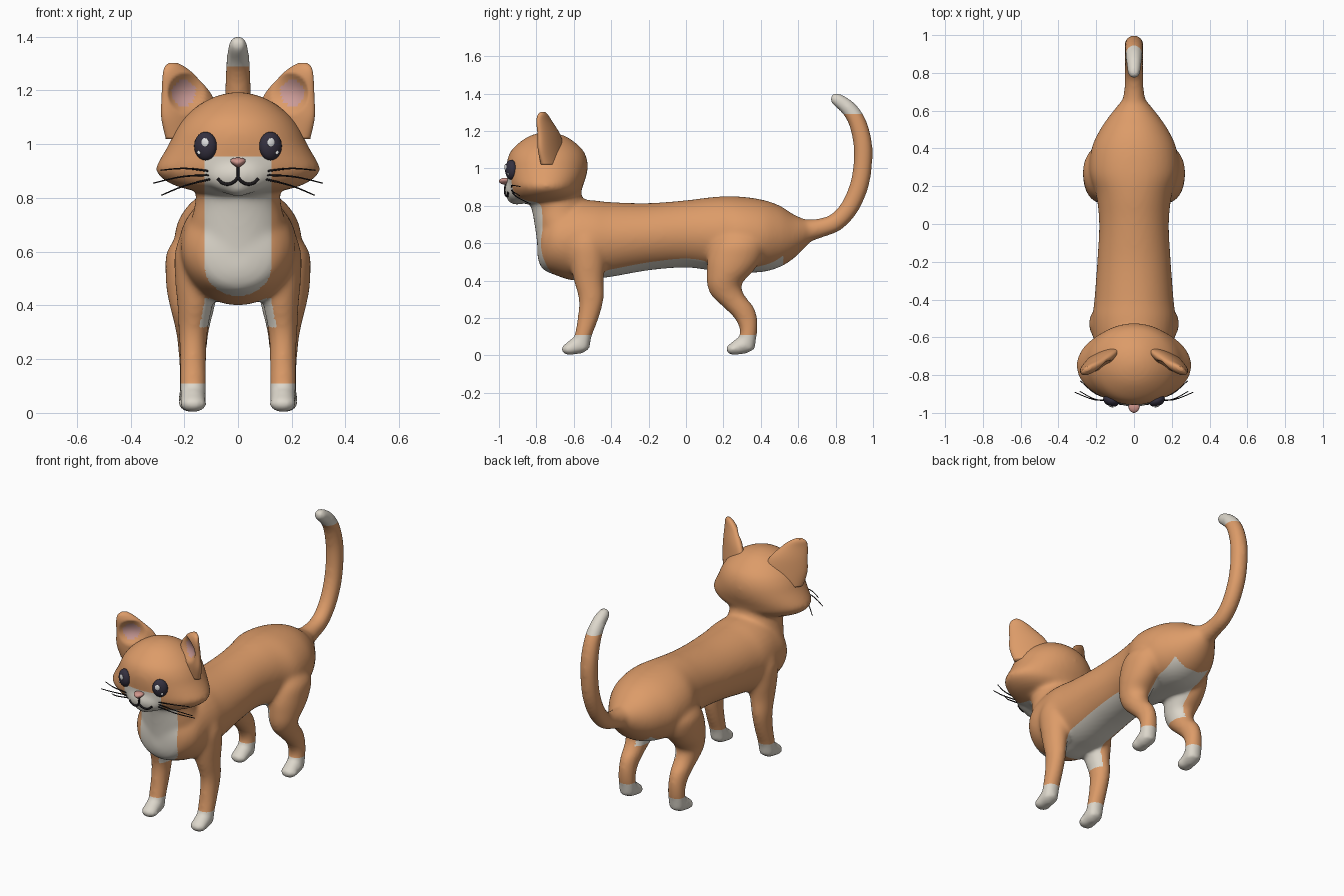
import bpy, bmesh, math
from mathutils import Vector, Matrix
from mathutils.bvhtree import BVHTree

cube = bpy.data.objects.get("Cube")
if cube:
    bpy.data.objects.remove(cube)


def material(name, rgb):
    m = bpy.data.materials.new(name)
    m.use_nodes = True
    m.diffuse_color = (*rgb, 1)
    m.node_tree.nodes["Principled BSDF"].inputs["Base Color"].default_value = (*rgb, 1)
    return m


ORANGE = material("orange fur", (0.72, 0.33, 0.14))
CREAM = material("cream fur", (0.72, 0.68, 0.60))
PINK = material("nose pink", (0.62, 0.30, 0.26))
EAR_PINK = material("inner ear pink", (0.62, 0.34, 0.32))
DARK = material("eye dark", (0.035, 0.03, 0.05))
BLACK = material("whisker black", (0.012, 0.01, 0.012))
SHINE = material("eye shine", (0.80, 0.80, 0.80))


def finish(name, bm, *mats):
    bmesh.ops.recalc_face_normals(bm, faces=bm.faces)
    mesh = bpy.data.meshes.new(name)
    bm.to_mesh(mesh)
    bm.free()
    for m in mats:
        mesh.materials.append(m)
    for p in mesh.polygons:
        p.use_smooth = True
    ob = bpy.data.objects.new(name, mesh)
    bpy.context.collection.objects.link(ob)
    return ob


def evaluated_mesh(ob):
    bpy.context.view_layer.update()
    dg = bpy.context.evaluated_depsgraph_get()
    return bpy.data.meshes.new_from_object(ob.evaluated_get(dg))


def spline(rows, steps=6):
    """Catmull-Rom interpolation of equal-length rows."""
    out = []
    for i in range(len(rows) - 1):
        a, b, c, d = (rows[min(max(i + k, 0), len(rows) - 1)] for k in (-1, 0, 1, 2))
        for s in range(steps):
            t = s / steps
            out.append([q + 0.5 * t * (r - p + t * (2 * p - 5 * q + 4 * r - w
                        + t * (3 * (q - r) + w - p)))
                        for p, q, r, w in zip(a, b, c, d)])
    return out + [list(rows[-1])]


def loft(bm, rows, axis=None, side=1, yaw=0, seg=36):
    """Rows are x, y, z, half width, half depth; rings follow the path or a fixed axis."""
    rows = spline(rows)
    across = Vector((math.cos(yaw), math.sin(yaw), 0))
    rings = []
    for i, (x, y, z, rx, ry) in enumerate(rows):
        if axis:
            along = Vector(axis)
        else:
            along = (Vector(rows[min(i + 1, len(rows) - 1)][:3])
                     - Vector(rows[max(i - 1, 0)][:3])).normalized()
        other = along.cross(across)
        ring = []
        for k in range(seg):
            t = 2 * math.pi * k / seg
            p = Vector((x, y, z)) + across * rx * math.cos(t) + other * ry * math.sin(t)
            p.x *= side
            ring.append(bm.verts.new(p))
        rings.append(ring)
    for a, b in zip(rings, rings[1:]):
        for k in range(seg):
            n = (k + 1) % seg
            bm.faces.new((a[k], a[n], b[n], b[k]))
    bm.faces.new(rings[0])
    bm.faces.new(rings[-1])


def ball(bm, centre, radii, yaw=0):
    mat = (Matrix.Translation(centre) @ Matrix.Rotation(yaw, 4, 'Z')
           @ Matrix.Diagonal((*radii, 1)))
    return bmesh.ops.create_uvsphere(bm, u_segments=28, v_segments=18, radius=1, matrix=mat)


UP, BACK = (0, 0, 1), (0, 1, 0)
bm = bmesh.new()

# Torso, from chest to rump
loft(bm, [(0, y, z, w, h) for y, z, w, h in (
    (-.795, .60, .05, .07), (-.77, .60, .14, .135), (-.70, .61, .20, .18),
    (-.60, .615, .215, .215), (-.50, .62, .22, .21), (-.40, .62, .21, .20),
    (-.20, .635, .195, .18), (0, .65, .185, .18), (.15, .65, .20, .198),
    (.27, .648, .235, .203), (.40, .64, .225, .195), (.50, .637, .18, .165),
    (.58, .637, .125, .115), (.66, .66, .06, .06))], BACK)
# Neck
loft(bm, [(0, -.66, .56, .17, .13), (0, -.67, .70, .175, .14), (0, -.68, .78, .16, .145),
          (0, -.70, .85, .155, .145), (0, -.72, .95, .15, .14)], UP)
# Head with wide cheeks
loft(bm, [(0, y, z, w, d) for z, y, w, d in (
    (.812, -.78, .08, .09), (.83, -.76, .18, .135), (.85, -.755, .245, .17),
    (.88, -.75, .292, .19), (.91, -.75, .307, .20), (.95, -.745, .287, .21),
    (1.0, -.742, .258, .217), (1.05, -.742, .235, .213), (1.10, -.742, .20, .19),
    (1.15, -.742, .14, .135), (1.18, -.742, .08, .08), (1.195, -.742, .015, .015))], UP)
# Muzzle and chin
ball(bm, (0, -.895, .885), (.125, .075, .074))
ball(bm, (0, -.905, .845), (.055, .055, .04))
# Tail
loft(bm, [(0, y, z, r, r) for y, z, r in (
    (.56, .645, .09), (.64, .665, .064), (.72, .682, .052), (.80, .712, .05),
    (.87, .785, .05), (.92, .89, .051), (.943, 1.0, .051), (.945, 1.13, .051),
    (.915, 1.25, .048), (.865, 1.325, .043), (.80, 1.372, .035), (.775, 1.385, .02))])
# Legs and paws
for s in (1, -1):
    loft(bm, [(.13, -.53, .70, .07, .08), (.15, -.53, .60, .085, .10),
              (.155, -.525, .50, .08, .095), (.16, -.52, .40, .066, .08),
              (.167, -.507, .30, .054, .067), (.167, -.523, .20, .05, .057),
              (.167, -.55, .10, .05, .046), (.167, -.555, .03, .046, .04)], UP, s)
    loft(bm, [(.14, .28, .68, .07, .09), (.16, .28, .60, .105, .14),
              (.17, .26, .52, .10, .145), (.17, .235, .45, .095, .125),
              (.17, .205, .38, .08, .093), (.17, .225, .32, .065, .09),
              (.17, .28, .26, .056, .083), (.17, .32, .20, .05, .062),
              (.17, .335, .14, .05, .048), (.17, .33, .08, .05, .045),
              (.17, .33, .03, .046, .038)], UP, s)
    for x, y in ((.167, -.58), (.172, .30)):
        ball(bm, (s * x, y, .052), (.051, .06, .046))
        ball(bm, (s * x, y - .043, .034), (.053, .046, .034))

# Fuse the parts into one soft skin
rough = finish("body", bm, ORANGE)
fuse = rough.modifiers.new("fuse", 'REMESH')
fuse.mode = 'VOXEL'
fuse.voxel_size = 0.0105
soften = rough.modifiers.new("soften", 'SMOOTH')
soften.factor = 0.5
soften.iterations = 22
skin = evaluated_mesh(rough)
bpy.data.objects.remove(rough)

# Cut clean borders for the markings, then colour by region
bm = bmesh.new()
bm.from_mesh(skin)
for co, no in (((.125, 0, 0), (1, 0, 0)), ((-.125, 0, 0), (1, 0, 0)),
               ((0, 0, .11), UP), ((0, 0, .955), UP), ((0, 0, 1.29), UP)):
    bmesh.ops.bisect_plane(bm, geom=bm.verts[:] + bm.edges[:] + bm.faces[:],
                           plane_co=co, plane_no=no, dist=1e-5)
bm.normal_update()
for f in bm.faces:
    x, y, z = f.calc_center_median()
    x, n = abs(x), f.normal
    inward = n.x * (1 if f.calc_center_median().x > 0 else -1) < -.5
    sock = z < .11
    tail_tip = z > 1.29
    bib = (y < -.66 and n.y < .3 and x < .125 and z < .955
           and (z > .55 or (x / .125) ** 2 + ((z - .55) / .115) ** 2 < 1))
    belly = n.z < -.35 and x < .125 and -.6 < y < .52 and .36 < z < .6
    inner_leg = inward and x < .14 and .32 < z < .5 and y > -.6
    f.material_index = int(sock or tail_tip or bib or belly or inner_leg)
tree = BVHTree.FromBMesh(bm)
finish("body", bm, ORANGE, CREAM)


def on_face(x, z, lift=0.0):
    hit = tree.ray_cast(Vector((x, -2, z)), Vector(BACK))[0]
    return Vector((x, (hit.y if hit else -.93) - lift, z))


def strand(name, points, radius, mat, taper=1.0):
    cu = bpy.data.curves.new(name, 'CURVE')
    cu.dimensions = '3D'
    cu.bevel_depth = radius
    cu.bevel_resolution = 2
    cu.use_fill_caps = True
    sp = cu.splines.new('POLY')
    path = spline([tuple(p) for p in points], 4)
    sp.points.add(len(path) - 1)
    for i, (pt, co) in enumerate(zip(sp.points, path)):
        pt.co = (*co, 1)
        pt.radius = 1 + (taper - 1) * i / len(path)
    ob = bpy.data.objects.new(name, cu)
    bpy.context.collection.objects.link(ob)
    mesh = evaluated_mesh(ob)
    bpy.data.objects.remove(ob)
    bm = bmesh.new()
    bm.from_mesh(mesh)
    mesh.materials.clear()
    finish(name, bm, mat)


# Nose, narrowing downward
bm = bmesh.new()
ball(bm, (0, -.968, .932), (.032, .032, .018))
for v in bm.verts:
    v.co.x *= 1 + (v.co.z - .94) * 22
finish("nose", bm, PINK)
# Mouth
strand("mouth_line", [on_face(0, z, .002) for z in (.92, .90, .875)], .005, BLACK)

for s, label in ((1, "left"), (-1, "right")):
    strand(label + "_mouth", [on_face(s * x, z, .002) for x, z in (
        (0, .877), (.015, .86), (.038, .851), (.06, .857), (.076, .872))], .006, BLACK)

    # Eye with two shines
    radii, yaw = Vector((.044, .03, .053)), s * math.radians(23)
    centre = on_face(s * .121, .993, .002)
    bm = bmesh.new()
    ball(bm, centre, radii, yaw)
    finish(label + "_eye", bm, DARK)
    bm = bmesh.new()
    for dx, dz, r in ((-.010, .014, .015), (.016, -.024, .007)):
        depth = radii.y * math.sqrt(1 - (dx / radii.x) ** 2 - (dz / radii.z) ** 2)
        spot = centre + Matrix.Rotation(yaw, 3, 'Z') @ Vector((s * dx, -depth, dz))
        ball(bm, spot, (r, .004, r * 1.1), yaw)
    finish(label + "_eye_shine", bm, SHINE)

    # Whiskers
    for i, (root, mid, tip) in enumerate((
            ((.108, .90), (.20, -.93, .91), (.288, -.885, .903)),
            ((.108, .885), (.21, -.93, .879), (.315, -.89, .855)),
            ((.102, .87), (.20, -.90, .845), (.285, -.83, .81)))):
        start = on_face(s * root[0], root[1], -.004)
        strand(f"{label}_whisker_{i + 1}", [start, (s * mid[0], *mid[1:]),
               (s * tip[0], *tip[1:])], .0038, BLACK, .5)

    # Ear with a hollow pink centre
    turn = math.radians(-30)
    bm = bmesh.new()
    loft(bm, [(.18, -.715, 1.02, .10, .04), (.178, -.722, 1.10, .122, .04),
              (.19, -.733, 1.18, .107, .034), (.217, -.757, 1.25, .072, .027),
              (.234, -.765, 1.285, .045, .02), (.242, -.765, 1.302, .018, .01)],
         UP, s, turn, 64)
    bmesh.ops.recalc_face_normals(bm, faces=bm.faces)
    bm.normal_update()
    front = Vector((s * math.sin(turn), -math.cos(turn), 0))
    reach = lambda p: math.hypot((abs(p.x) - .192) / .07, (p.z - 1.19) / .075)
    for f in bm.faces:
        f.material_index = int(f.normal.dot(front) > .2
                               and reach(f.calc_center_median()) < .64)
    hollow = [(v, reach(v.co)) for v in bm.verts if v.normal.dot(front) > .15]
    for v, d in hollow:
        if d < 1:
            v.co -= front * .032 * (1 - d * d)
    finish(label + "_ear", bm, ORANGE, EAR_PINK)
